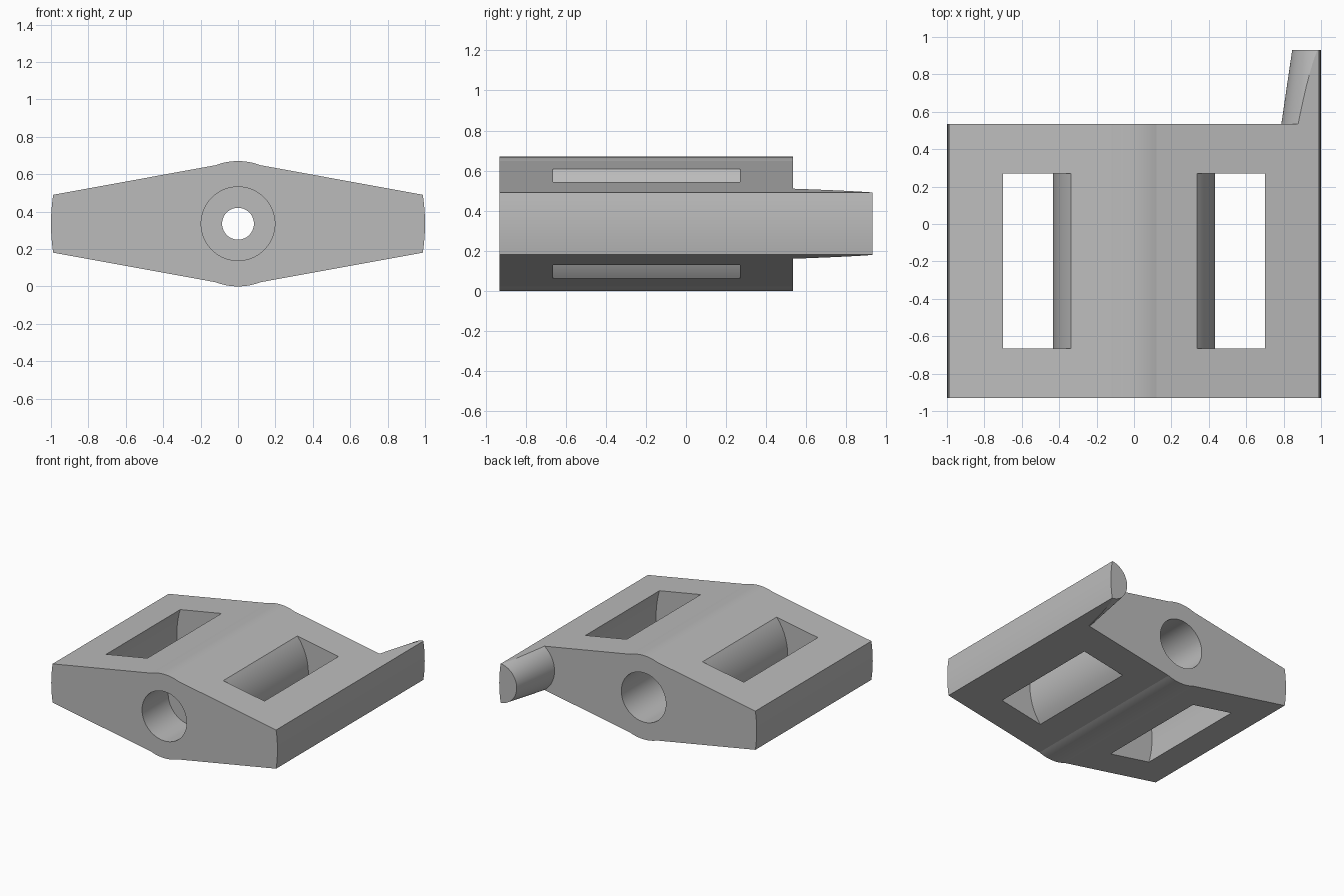
import bpy, bmesh
from math import sin, cos, radians, sqrt
from mathutils import Matrix, Vector

if "Cube" in bpy.data.objects:
    bpy.data.objects.remove(bpy.data.objects["Cube"], do_unlink=True)

MID = 0.335      # height of the long axis
FRONT, SHOULDER, BACK = -0.93, 0.535, 0.93

grey = bpy.data.materials.new("plain grey")
grey.use_nodes = True
grey.diffuse_color = (0.5, 0.5, 0.5, 1)
grey.node_tree.nodes["Principled BSDF"].inputs["Base Color"].default_value = (0.5, 0.5, 0.5, 1)


def finish(name, bm):
    bmesh.ops.recalc_face_normals(bm, faces=bm.faces)
    mesh = bpy.data.meshes.new(name)
    bm.to_mesh(mesh)
    bm.free()
    mesh.materials.append(grey)
    obj = bpy.data.objects.new(name, mesh)
    bpy.context.collection.objects.link(obj)
    return obj


def prism(name, profile, y0, y1):
    """Extrude an (x, z) profile, centred on the axis, along y."""
    bm = bmesh.new()
    face = bm.faces.new([bm.verts.new((x, y0, z + MID)) for x, z in profile])
    new = bmesh.ops.extrude_face_region(bm, geom=[face])["geom"]
    bmesh.ops.translate(bm, vec=(0, y1 - y0, 0),
                        verts=[v for v in new if isinstance(v, bmesh.types.BMVert)])
    return finish(name, bm)


def cone(name, x, y0, y1, r0, r1):
    bm = bmesh.new()
    place = Matrix.Translation((x, (y0 + y1) / 2, MID)) @ Matrix.Rotation(radians(-90), 4, "X")
    bmesh.ops.create_cone(bm, cap_ends=True, segments=96, radius1=r0, radius2=r1,
                          depth=y1 - y0, matrix=place)
    return finish(name, bm)


def arc(radius, start, end, steps):
    angles = [radians(start + (end - start) * i / steps) for i in range(steps + 1)]
    return [(radius * cos(a), radius * sin(a)) for a in angles]


def cut(target, cutter):
    mod = target.modifiers.new("cut", "BOOLEAN")
    mod.operation = "DIFFERENCE"
    mod.solver = "EXACT"
    mod.object = cutter
    bpy.context.view_layer.objects.active = target
    bpy.ops.object.modifier_apply(modifier=mod.name)
    bpy.data.objects.remove(cutter, do_unlink=True)


# Body: rounded tips and rounded central ridges joined by flat slopes
tip, ridge = 8.9, 21
outline = (arc(1, -tip, tip, 8) + arc(MID, 90 - ridge, 90 + ridge, 16)
           + arc(1, 180 - tip, 180 + tip, 8) + arc(MID, 270 - ridge, 270 + ridge, 16))
body = prism("body_with_rear_peg", outline, FRONT, BACK)

# Rear relief: remove everything behind the shoulder except a tapered peg
relief = prism("rear_relief", [(-1.5, -1), (1.5, -1), (1.5, 1), (-1.5, 1)], SHOULDER, 1.2)
cut(relief, cone("peg_keep", 1.003, 0.4, 1.3, 0.235, 0.103))
cut(body, relief)

# Side windows with walls curved around the long axis
for side in (-1, 1):
    sector = arc(0.73, -45, 45, 32) + arc(0.433, 45, -45, 32)
    cut(body, prism("window_cutter", [(side * x, z) for x, z in sector], -0.665, 0.27))

# Stepped bore: wide pockets from both ends, narrow hole through the web
cut(body, cone("front_bore", 0, -1.2, -0.6, 0.197, 0.197))
cut(body, cone("rear_bore", 0, -0.47, 1.2, 0.197, 0.197))
cut(body, cone("through_hole", 0, -0.8, -0.3, 0.085, 0.085))

# Smooth only the curved surfaces
bpy.ops.object.select_all(action="DESELECT")
body.select_set(True)
bpy.context.view_layer.objects.active = body
bpy.ops.object.shade_smooth_by_angle(angle=radians(9))
